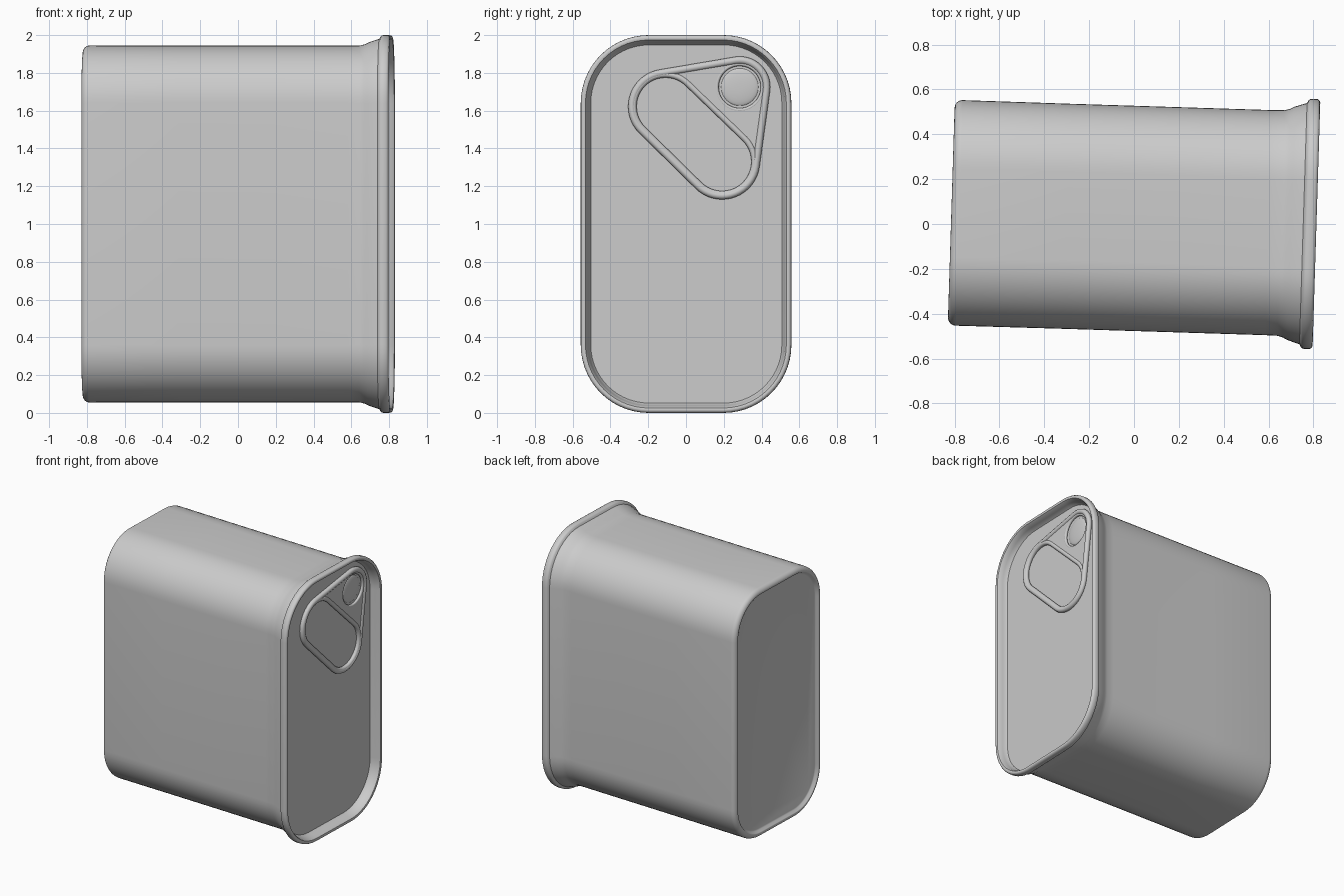
import bpy, bmesh, math
from mathutils import Matrix, Vector
from mathutils.geometry import convex_hull_2d

if "Cube" in bpy.data.objects:
    bpy.data.objects.remove(bpy.data.objects["Cube"])

# The whole tin is turned slightly about z; its long axis is local x
TILT = Matrix.Translation((0, 0.025, 0)) @ Matrix.Rotation(math.radians(-1.8), 4, 'Z')
# Drawing plane for the pull tab: 2D x -> y, 2D y -> z, depth -> x
PLANE = Matrix(((0, 0, 1, 0), (1, 0, 0, 0), (0, 1, 0, 0), (0, 0, 0, 1)))
HY, HZ, R, ZC = 0.558, 1.0, 0.36, 1.0
PANEL_X = 0.742


def rounded_ring(x, inset, n=14):
    """Rounded rectangle in the yz plane, shrunk by inset."""
    r = R - inset
    pts = []
    for k, (sy, sz) in enumerate(((1, 1), (-1, 1), (-1, -1), (1, -1))):
        for i in range(n + 1):
            a = math.pi / 2 * (k + i / n)
            pts.append(Vector((x, sy * (HY - R) + r * math.cos(a),
                               ZC + sz * (HZ - R) + r * math.sin(a))))
    return pts


def circle(cy, cz, r, n=48):
    return [Vector((cy + r * math.cos(2 * math.pi * i / n),
                    cz + r * math.sin(2 * math.pi * i / n))) for i in range(n)]


def hull(*circles):
    pts = [p for c in circles for p in circle(*c)]
    return [pts[i] for i in convex_hull_2d(pts)]


def smooth(ob, angle=40):
    bpy.ops.object.select_all(action='DESELECT')
    ob.select_set(True)
    bpy.context.view_layer.objects.active = ob
    if ob.type == 'CURVE':
        bpy.ops.object.convert(target='MESH')
        ob = bpy.context.view_layer.objects.active
    bpy.ops.object.shade_smooth_by_angle(angle=math.radians(angle))
    return ob


def loft(name, rings, cap_start=False, cap_end=False, angle=40):
    bm = bmesh.new()
    loops = [[bm.verts.new(p) for p in ring] for ring in rings]
    for a, b in zip(loops, loops[1:]):
        for i in range(len(a)):
            j = (i + 1) % len(a)
            bm.faces.new((a[i], a[j], b[j], b[i]))
    if cap_start:
        bm.faces.new(loops[0])
    if cap_end:
        bm.faces.new(loops[-1])
    bmesh.ops.recalc_face_normals(bm, faces=bm.faces)
    me = bpy.data.meshes.new(name)
    bm.to_mesh(me)
    bm.free()
    # make sure the visible cap faces outwards
    if cap_start != cap_end:
        cap = me.polygons[-1]
        if cap.normal.x * (1 if cap_end else -1) < 0:
            me.flip_normals()
    ob = bpy.data.objects.new(name, me)
    bpy.context.collection.objects.link(ob)
    ob.matrix_world = TILT
    return smooth(ob, angle)


def curve(name, outlines, depth, tube=0.0, thickness=0.0):
    """Closed outlines on the lid: a round tube, or a filled plate."""
    cu = bpy.data.curves.new(name, 'CURVE')
    cu.dimensions = '3D' if tube else '2D'
    if tube:
        cu.bevel_depth, cu.bevel_resolution = tube, 3
    else:
        cu.fill_mode, cu.extrude = 'BOTH', thickness / 2
    for pts in outlines:
        sp = cu.splines.new('POLY')
        sp.points.add(len(pts) - 1)
        for p, v in zip(sp.points, pts):
            p.co = (v.x, v.y, 0, 1)
        sp.use_cyclic_u = True
    ob = bpy.data.objects.new(name, cu)
    bpy.context.collection.objects.link(ob)
    ob.matrix_world = TILT @ Matrix.Translation((depth, 0, 0)) @ PLANE
    return smooth(ob)


# Can body: closed end with a low lip, straight wall, short neck and rolled rim
edge = 0.035
profile = [(-0.793, 0.115), (-0.797, 0.105), (-0.812, 0.095)]
profile += [(-0.815 + edge * (1 - math.cos(a)), 0.055 + edge * (1 - math.sin(a)))
            for a in (math.pi / 2 * i / 6 for i in range(7))]
profile += [(-0.3, 0.056), (0.2, 0.056), (0.60, 0.056), (0.655, 0.055),
            (0.68, 0.048), (0.70, 0.038), (0.735, 0.026), (0.755, 0.02),
            (0.762, 0.007), (0.770, 0.001), (0.785, 0.0), (0.802, 0.001),
            (0.811, 0.007), (0.814, 0.016), (0.811, 0.026), (0.80, 0.033),
            (0.775, 0.039), (0.755, 0.044), (PANEL_X, 0.052)]
loft("can_body", [rounded_ring(*p) for p in profile], cap_start=True)

# Lid panel, flat inside the rim
loft("lid_panel", [rounded_ring(PANEL_X, 0.052), rounded_ring(PANEL_X, 0.07)],
     cap_end=True)

# Pull tab: flat plate with finger slot and rivet hole, edged by rolled tubes
tab_a, tab_b, rivet = (-0.11, 1.622), (0.19, 1.33), (0.283, 1.725)
outer = hull((*tab_a, 0.178), (*tab_b, 0.180), (*rivet, 0.142))
slot = hull((*tab_a, 0.170), (*tab_b, 0.172))
ring = circle(*rivet, 0.122)
TAB_X = PANEL_X + 0.01
curve("tab_plate", [outer, slot, ring], TAB_X + 0.002, thickness=0.016)
curve("tab_outer_roll", [outer], TAB_X, tube=0.02)
curve("tab_slot_roll", [slot], TAB_X, tube=0.017)
curve("tab_rivet_ring", [ring], TAB_X, tube=0.011)

# Rivet: a low dome inside the ring
dome = []
for i in range(7):
    a = math.pi / 2 * i / 7
    dome.append([Vector((PANEL_X - 0.002 + 0.014 * math.sin(a), p.x, p.y))
                 for p in circle(*rivet, 0.1 * math.cos(a))])
loft("rivet", dome, cap_end=True)
